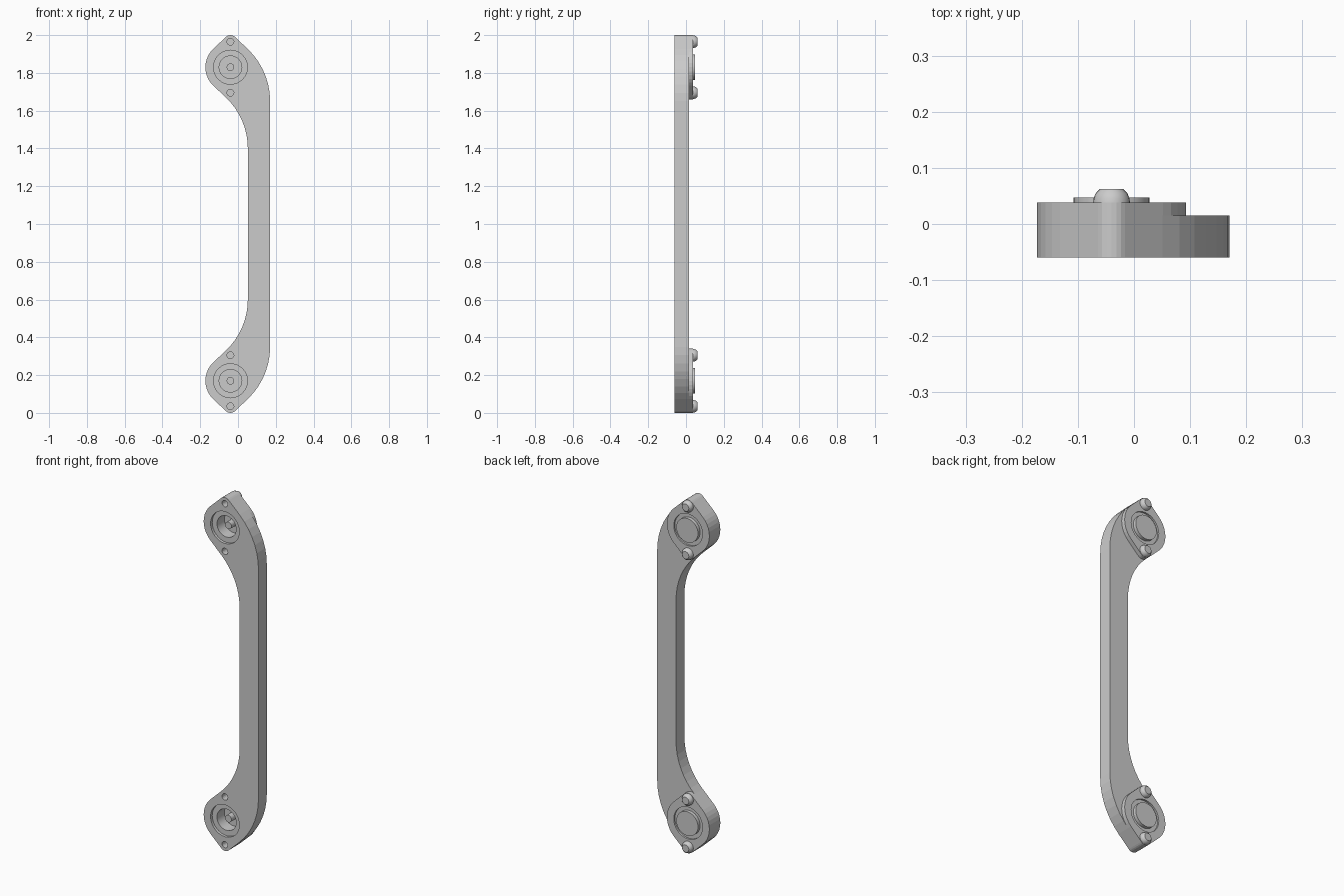
import bpy, bmesh
from math import sin, cos, pi, acos, degrees, radians

if "Cube" in bpy.data.objects:
    bpy.data.objects.remove(bpy.data.objects["Cube"])

CX, CZ = -0.04, 1.83            # upper boss centre
R, r, D = 0.133, 0.035, 0.135   # boss radius, tip radius, tip offset
T = degrees(acos((R - r) / D))  # tangent angle from vertical
A = 90 - T


def arc(cx, cz, rad, a0, a1, n):
    return [(cx + rad * cos(radians(a0 + (a1 - a0) * i / n)),
             cz + rad * sin(radians(a0 + (a1 - a0) * i / n))) for i in range(n + 1)]


def circle(cx, cz, rad, n=32):
    return arc(cx, cz, rad, 0, 360, n)[:-1]


def plate(name, loops, y0, y1):
    """Flat outline with holes, extruded between two y values."""
    cu = bpy.data.curves.new(name, 'CURVE')
    cu.dimensions = '2D'
    cu.fill_mode = 'BOTH'
    cu.extrude = (y1 - y0) / 2
    for pts in loops:
        s = cu.splines.new('POLY')
        s.points.add(len(pts) - 1)
        for p, (x, z) in zip(s.points, pts):
            p.co = (x, z, 0, 1)
        s.use_cyclic_u = True
        s.use_smooth = False
    ob = bpy.data.objects.new(name, cu)
    bpy.context.collection.objects.link(ob)
    ob.rotation_euler = (pi / 2, 0, 0)
    ob.location.y = (y0 + y1) / 2
    bpy.ops.object.select_all(action='DESELECT')
    ob.select_set(True)
    bpy.context.view_layer.objects.active = ob
    bpy.ops.object.convert(target='MESH')
    bpy.ops.object.shade_flat()
    return ob


def lathe(name, prof, x, z, n=32):
    """Revolve (radius, y) pairs about an axis parallel to y."""
    bm = bmesh.new()
    vs = [bm.verts.new((rad, y, 0)) for rad, y in prof]
    es = [bm.edges.new(p) for p in zip(vs, vs[1:])]
    bmesh.ops.spin(bm, geom=vs + es, cent=(0, 0, 0), axis=(0, 1, 0),
                   angle=2 * pi, steps=n, use_duplicate=False)
    bmesh.ops.remove_doubles(bm, verts=bm.verts[:], dist=1e-5)
    bmesh.ops.recalc_face_normals(bm, faces=bm.faces[:])
    me = bpy.data.meshes.new(name)
    bm.to_mesh(me)
    bm.free()
    ob = bpy.data.objects.new(name, me)
    bpy.context.collection.objects.link(ob)
    ob.location = (x, 0, z)
    bpy.ops.object.select_all(action='DESELECT')
    ob.select_set(True)
    bpy.context.view_layer.objects.active = ob
    bpy.ops.object.shade_smooth_by_angle(angle=radians(35))
    return ob


# Handle bar: upper half outline, mirrored for the lower half
half = (arc(0.17 - 0.382, 1.65, 0.382, 0, A, 7)
        + arc(CX, CZ + D, r, A, 180 - A, 6)
        + arc(CX, CZ, R, 180 - A, 180 + A, 10)
        + arc(0.052 - 0.371, 1.40, 0.371, A, 0, 8))
outline = half + [(x, 2 - z) for x, z in reversed(half)]
centres = (CZ, 2 - CZ)
holes = []
for zc in centres:
    holes.append(circle(CX, zc, 0.09))
    holes += [circle(CX, zc + s * D, 0.018, 16) for s in (1, -1)]
plate("handle_bar", [outline] + holes, -0.06, 0.015)

for label, zc in zip(("upper", "lower"), centres):
    # Raised lens-shaped mounting pad
    pad = (arc(CX, zc, R, -A, A, 10) + arc(CX, zc + D, r, A, 180 - A, 6)
           + arc(CX, zc, R, 180 - A, 180 + A, 10)
           + arc(CX, zc - D, r, 180 + A, 360 - A, 6))
    plate(label + "_pad", [pad, circle(CX, zc, 0.09)], 0.015, 0.038)
    # Socket with centre pin in front and round boss behind
    lathe(label + "_socket", [(0, -0.03), (0.02, -0.03), (0.02, 0.02), (0.06, 0.02),
                              (0.06, -0.045), (0.09, -0.045), (0.09, 0.028),
                              (0.068, 0.028), (0.068, 0.047), (0, 0.047)], CX, zc)
    # Locating pegs
    for side, s in (("top", 1), ("bottom", -1)):
        lathe(f"{label}_{side}_peg", [(0.033, 0.037), (0.032, 0.046), (0.028, 0.055),
                                      (0.021, 0.062), (0, 0.062)], CX, zc + s * D, 24)
